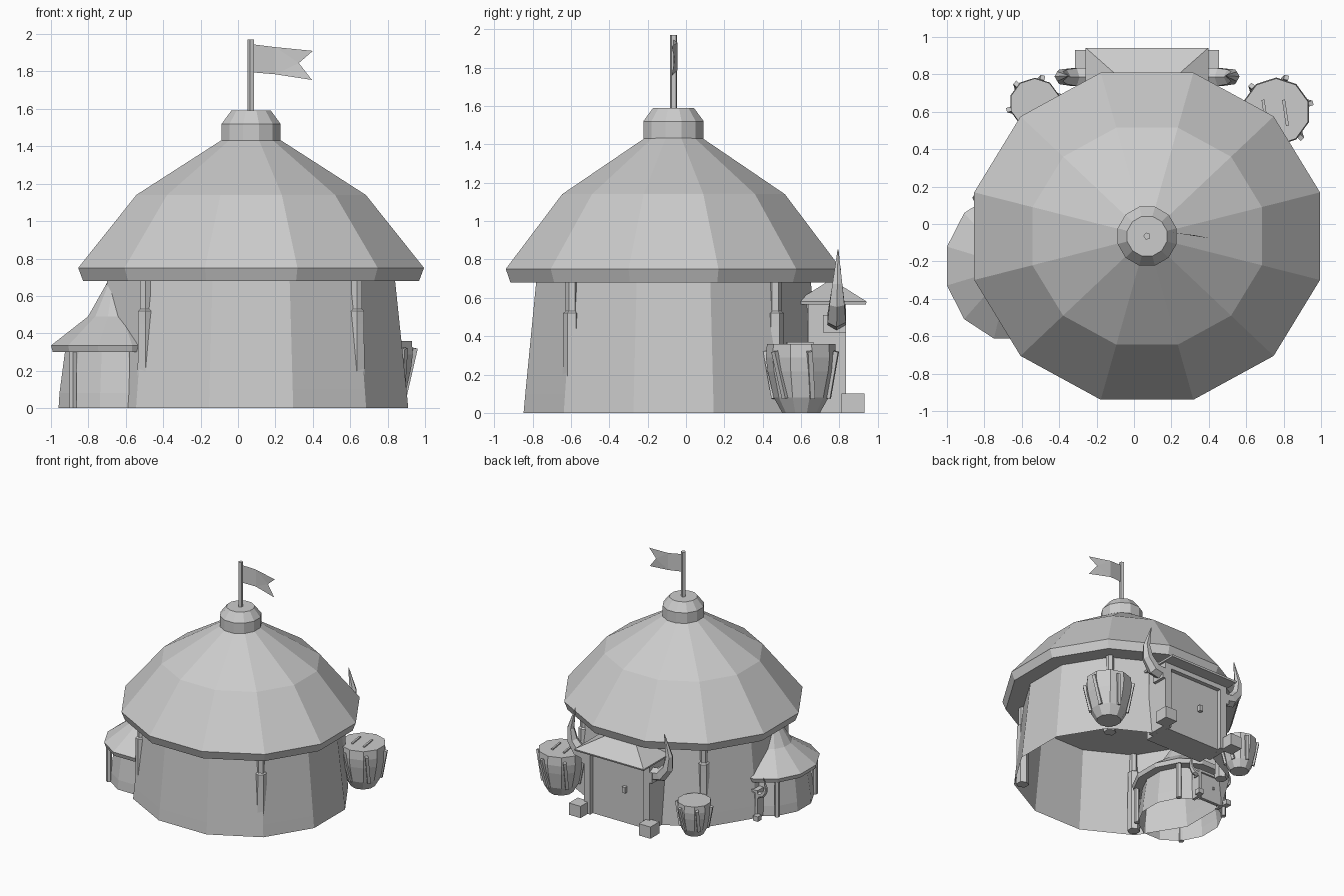
import bpy, bmesh, math
from mathutils import Vector, Matrix

if "Cube" in bpy.data.objects:
    bpy.data.objects.remove(bpy.data.objects["Cube"])

grey = bpy.data.materials.new("plain_grey")
grey.use_nodes = True
grey.diffuse_color = (0.6, 0.6, 0.6, 1)
grey.node_tree.nodes["Principled BSDF"].inputs["Base Color"].default_value = (0.6, 0.6, 0.6, 1)

CX, CY = 0.07, -0.065


def finish(name, bm):
    bmesh.ops.recalc_face_normals(bm, faces=bm.faces)
    me = bpy.data.meshes.new(name)
    bm.to_mesh(me)
    bm.free()
    me.materials.append(grey)
    ob = bpy.data.objects.new(name, me)
    bpy.context.collection.objects.link(ob)
    return ob


def loft(bm, rings, bottom, top):
    for a, b in zip(rings, rings[1:]):
        for i in range(len(a)):
            j = (i + 1) % len(a)
            bm.faces.new((a[i], a[j], b[j], b[i]))
    if bottom:
        bm.faces.new(rings[0][::-1])
    if top:
        bm.faces.new(rings[-1])


def lathe(name, profile, at, n=12, sy=1.0, bottom=True, top=True):
    """Polygonal turned part from (radius, height) pairs."""
    bm = bmesh.new()
    angles = [(i + 0.5) * math.tau / n for i in range(n)]
    rings = [[bm.verts.new((at[0] + r * math.cos(t), at[1] + r * sy * math.sin(t), z))
              for t in angles] for r, z in profile]
    loft(bm, rings, bottom, top)
    return finish(name, bm)


def box(name, centre, size, turn=None):
    bm = bmesh.new()
    bmesh.ops.create_cube(bm, size=1)
    bmesh.ops.scale(bm, vec=size, verts=bm.verts)
    if turn:
        bmesh.ops.transform(bm, matrix=turn, verts=bm.verts)
    bmesh.ops.translate(bm, vec=centre, verts=bm.verts)
    return finish(name, bm)


def horn(name, origin, side, size):
    """Tapered tusk that sweeps outward and then up."""
    path = [(0, 0, .055), (.09, .015, .055), (.15, .09, .045), (.165, .19, .03), (.12, .37, .003)]
    bm = bmesh.new()
    rings = []
    for k, (x, z, r) in enumerate(path):
        a, b = path[max(k - 1, 0)], path[min(k + 1, len(path) - 1)]
        d = Vector((b[0] - a[0], b[1] - a[1])).normalized()
        ring = []
        for i in range(6):
            t = i * math.tau / 6
            u, v = r * math.cos(t), r * math.sin(t)
            p = Vector((side * (x - d.y * u), v + .02 * z, z + d.x * u)) * size
            ring.append(bm.verts.new(Vector(origin) + p))
        rings.append(ring)
    loft(bm, rings, True, True)
    return finish(name, bm)


# Main hut: leaning wall, faceted roof, cap and pole
lathe("hut_wall", [(.87, 0), (.86, .1), (.795, .7)], (CX, CY), sy=.93, bottom=False, top=False)
lathe("hut_roof", [(.93, .68), (.957, .75), (.635, 1.14), (.16, 1.435)], (CX, CY), sy=.946)
lathe("roof_cap", [(.163, 1.43), (.163, 1.52), (.11, 1.59)], (CX, CY))
lathe("flag_pole", [(.02, 1.57), (.02, 1.97)], (CX, CY), n=5)

# Swallow-tailed flag
bm = bmesh.new()
top_edge = [(.08, 1.945), (.2, 1.93), (.33, 1.92), (.4, 1.91)]
low_edge = [(.08, 1.795), (.2, 1.785), (.33, 1.77), (.395, 1.755)]
sway = [CY, -.045, -.06, -.075]
up = [bm.verts.new((x, y, z)) for (x, z), y in zip(top_edge, sway)]
dn = [bm.verts.new((x, y, z)) for (x, z), y in zip(low_edge, sway)]
notch = bm.verts.new((.325, -.06, 1.845))
bm.faces.new((dn[0], dn[1], up[1], up[0]))
bm.faces.new((dn[1], notch, up[1]))
bm.faces.new((up[1], notch, up[3]))
bm.faces.new((dn[1], dn[3], notch))
for v in up[2:3] + dn[2:3]:
    bm.verts.remove(v)
finish("flag", bm)

# Upright posts that break through the leaning walls
TX, TY = -.657, -.225
for sx in (-1, 1):
    for sy in (-1, 1):
        lathe("hut_post", [(.05, 0), (.045, .45), (.045, .52), (.032, .53), (.032, .7)],
              (CX + sx * .565, CY + sy * .53), n=6)
        lathe("turret_post", [(.022, 0), (.022, .31)], (TX + sx * .225, TY + sy * .255), n=6)

# Side turret with flared roof
lathe("turret_wall", [(.313, 0), (.308, .08), (.275, .32)], (TX, TY), sy=1.13, bottom=False, top=False)
lathe("turret_roof", [(.345, .3), (.355, .335), (.15, .49), (.045, .67), (.01, .72)], (TX, TY), sy=1.13)


def doorway(prefix, x, y, s):
    """Gate with jambs, lintel, panel, latch, footings and horns; y is its outer face."""
    def part(name, dx, dy, z, size):
        box(prefix + name, (x + dx * s, y + dy * s, z * s), [c * s for c in size])
    for side in (-1, 1):
        part("_jamb", side * .28, -.1, .288, (.06, .2, .575))
        part("_footing", side * .33, .035, .05, (.11, .12, .1))
        part("_horn_socket", side * .31, -.06, .465, (.05, .12, .09))
        horn(prefix + "_horn", (x + side * .3 * s, y - .05 * s, .48 * s), side, s)
    part("_lintel", 0, -.1, .55, (.56, .2, .05))
    part("_panel", 0, -.06, .27, (.52, .05, .54))
    part("_latch", -.06, -.02, .29, (.03, .03, .05))


doorway("gate", CX, .835, 1)
doorway("turret_gate", TX, .16, .42)
box("gate_passage", (CX, .66, .285), (.54, .2, .57))

# Hipped canopy over the gate
bm = bmesh.new()
rings = [[bm.verts.new((CX + sx * hx, .757 + sy * hy, z)) for sx, sy in
          ((-1, -1), (1, -1), (1, 1), (-1, 1))]
         for hx, hy, z in ((.325, .18, .565), (.328, .185, .58), (.13, .01, .69))]
loft(bm, rings, True, True)
finish("gate_canopy", bm)


def tub(name, x, y, r, h):
    """Round-bottomed barrel with slanted side staves."""
    lathe(name, [(.55 * r, 0), (.8 * r, .22 * h), (.98 * r, .6 * h), (1.03 * r, .8 * h), (r, h)],
          (x, y), n=10)
    for i in range(6):
        t = (i + .3) * math.tau / 6
        turn = Matrix.Rotation(t, 4, 'Z') @ Matrix.Rotation(.2, 4, 'Y') @ Matrix.Rotation(.12, 4, 'X')
        box(name + "_stave", (x + .93 * r * math.cos(t), y + .93 * r * math.sin(t), .55 * h),
            (.025, .025, .7 * h), turn)


tub("large_barrel", .76, .6, .178, .36)
tub("small_barrel", -.53, .645, .133, .28)
for dx in (-.06, .05):
    box("barrel_lid_bar", (.76 + dx, .595, .362), (.016, .14, .015), Matrix.Rotation(.15, 4, 'Z'))
